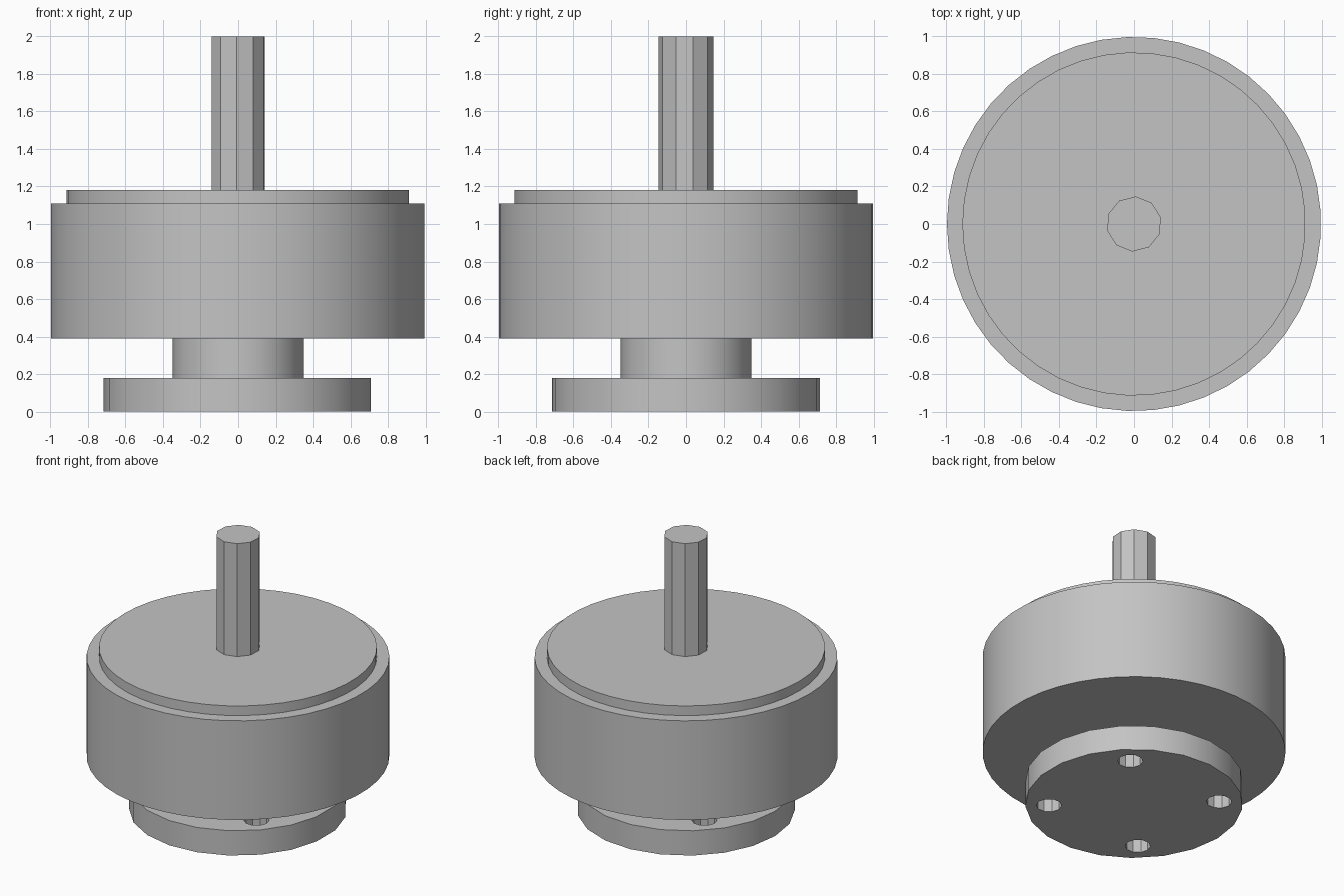
import bpy
import bmesh
from math import cos, sin, pi, radians

if "Cube" in bpy.data.objects:
    bpy.data.objects.remove(bpy.data.objects["Cube"], do_unlink=True)

# Single plain grey metal
grey = bpy.data.materials.new("plain grey")
grey.use_nodes = True
colour = (0.55, 0.55, 0.55, 1)
grey.diffuse_color = colour
grey.node_tree.nodes["Principled BSDF"].inputs["Base Color"].default_value = colour


def add_prism(bm, radius, z0, z1, sides, turn=0, cx=0, cy=0):
    """Upright prism with n-gon caps, added to a bmesh."""
    ring = []
    for i in range(sides):
        a = radians(turn) + 2 * pi * i / sides
        ring.append(bm.verts.new((cx + radius * cos(a), cy + radius * sin(a), z0)))
    base = bm.faces.new(ring)
    extruded = bmesh.ops.extrude_face_region(bm, geom=[base], use_keep_orig=True)
    top = [v for v in extruded["geom"] if isinstance(v, bmesh.types.BMVert)]
    bmesh.ops.translate(bm, verts=top, vec=(0, 0, z1 - z0))


def finish(name, bm):
    bmesh.ops.recalc_face_normals(bm, faces=bm.faces)
    mesh = bpy.data.meshes.new(name)
    bm.to_mesh(mesh)
    bm.free()
    mesh.materials.append(grey)
    obj = bpy.data.objects.new(name, mesh)
    bpy.context.collection.objects.link(obj)
    return obj


def disc(name, *args):
    bm = bmesh.new()
    add_prism(bm, *args)
    return finish(name, bm)


def activate(obj):
    bpy.ops.object.select_all(action="DESELECT")
    obj.select_set(True)
    bpy.context.view_layer.objects.active = obj


# Stacked round parts: radius, bottom, top, sides, turn
flange = disc("mounting_flange", 0.716, 0, 0.18, 21, 180)
neck = disc("neck", 0.35, 0.18, 0.39, 20, 0)
body = disc("body", 0.997, 0.39, 1.11, 45, 180)
cap = disc("top_cap", 0.915, 1.11, 1.18, 45, 180)
shaft = disc("shaft", 0.147, 1.18, 2.0, 10, 14.5)

# Four bolt holes through the flange
bm = bmesh.new()
for k in range(4):
    a = radians(47.5 + 90 * k)
    add_prism(bm, 0.084, -0.1, 0.3, 10, 0, 0.56 * cos(a), 0.56 * sin(a))
cutter = finish("bolt_hole_cutter", bm)
cutter.hide_render = True
cut = flange.modifiers.new("bolt_holes", "BOOLEAN")
cut.object = cutter
cut.solver = "EXACT"
activate(flange)
bpy.ops.object.modifier_apply(modifier=cut.name)
bpy.data.objects.remove(cutter, do_unlink=True)

# Smooth round walls with crisp rims
for obj in (flange, neck, body, cap, shaft):
    activate(obj)
    bpy.ops.object.shade_smooth_by_angle(angle=radians(30))
